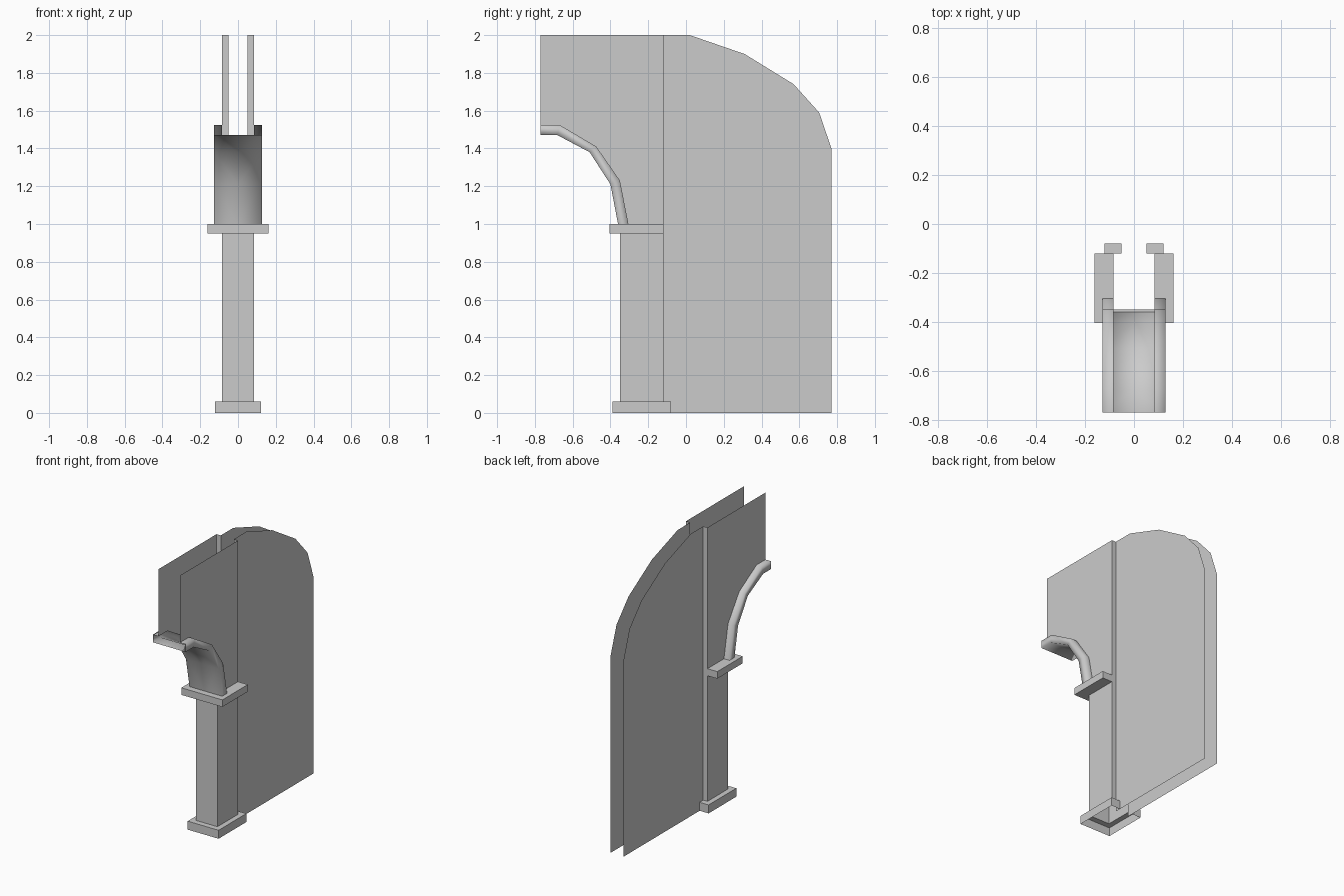
import bpy
import bmesh

cube = bpy.data.objects.get("Cube")
if cube:
    bpy.data.objects.remove(cube)

stone = bpy.data.materials.new("pale_grey")
stone.use_nodes = True
GREY = (0.6, 0.6, 0.6, 1)
stone.diffuse_color = GREY
stone.node_tree.nodes["Principled BSDF"].inputs["Base Color"].default_value = GREY


def finish(name, bm, smooth=False):
    """Turn a half shell into an object mirrored across x = 0."""
    bmesh.ops.remove_doubles(bm, verts=bm.verts, dist=0.0005)
    for face in bm.faces:
        face.smooth = smooth
    mesh = bpy.data.meshes.new(name)
    bm.to_mesh(mesh)
    bm.free()
    mesh.materials.append(stone)
    obj = bpy.data.objects.new(name, mesh)
    bpy.context.collection.objects.link(obj)
    mirror = obj.modifiers.new("mirror", 'MIRROR')
    mirror.use_clip = True
    return obj


def loft(name, rows, smooth=False):
    """Skin matching rows of points with quads."""
    bm = bmesh.new()
    grid = [[bm.verts.new(p) for p in row] for row in rows]
    for low, high in zip(grid, grid[1:]):
        for i in range(len(low) - 1):
            bm.faces.new((low[i], low[i + 1], high[i + 1], high[i]))
    return finish(name, bm, smooth)


def panel(name, x, outline):
    """Flat single sheet from a y, z outline."""
    bm = bmesh.new()
    bm.faces.new([bm.verts.new((x, y, z)) for y, z in outline])
    return finish(name, bm)


def at(plan, z):
    return [(x, y, z) for x, y in plan]


WALL, SHAFT, TRIM, JOIN = 0.051, 0.084, 0.128, -0.12

# Half plans, running from the front centre round to the back
shaft_plan = [(0, -0.35), (SHAFT, -0.35), (SHAFT, JOIN), (WALL, JOIN)]
base_plan = [(0, -0.39), (0.121, -0.39), (0.121, -0.08), (WALL, -0.08)]
cap_plan = [(0, -0.405), (0.161, -0.405), (0.161, JOIN), (SHAFT, JOIN)]
cap_hole = shaft_plan[:3] + [shaft_plan[2]]

# Pier: base, shaft and capital
loft("pier_base", [at(base_plan, 0), at(base_plan, 0.06), at(shaft_plan, 0.06)])
loft("pier_shaft", [at(shaft_plan, 0.06), at(shaft_plan, 1.0)])
loft("pier_capital", [at(cap_hole, 0.95), at(cap_plan, 0.95),
                      at(cap_plan, 1.0), at(cap_hole, 1.0)])

# Arch moulding: underside, outer side and top return
under = [(-0.36, 1.0), (-0.40, 1.21), (-0.51, 1.38), (-0.68, 1.47), (-0.77, 1.47)]
over = [(-0.305, 1.0), (-0.35, 1.23), (-0.475, 1.41), (-0.67, 1.525), (-0.77, 1.525)]
loft("arch_moulding",
     [[(0, *u), (TRIM, *u), (TRIM, *o), (SHAFT, *o)] for u, o in zip(under, over)],
     smooth=True)

# Wall above the arch, and the narrow step back to the rear wall
panel("arch_wall", SHAFT, [(JOIN, 1.0), (JOIN, 2.0), (-0.77, 2.0)] + over[::-1])
step = shaft_plan[2:]
loft("wall_step", [at(step, 1.0), at(step, 2.0)])

# Rear wall with the sloping shoulder
panel("rear_wall", WALL, [(JOIN, 0), (0.77, 0), (0.77, 1.40), (0.705, 1.59),
                          (0.57, 1.74), (0.31, 1.90), (0.02, 2.0), (JOIN, 2.0)])
